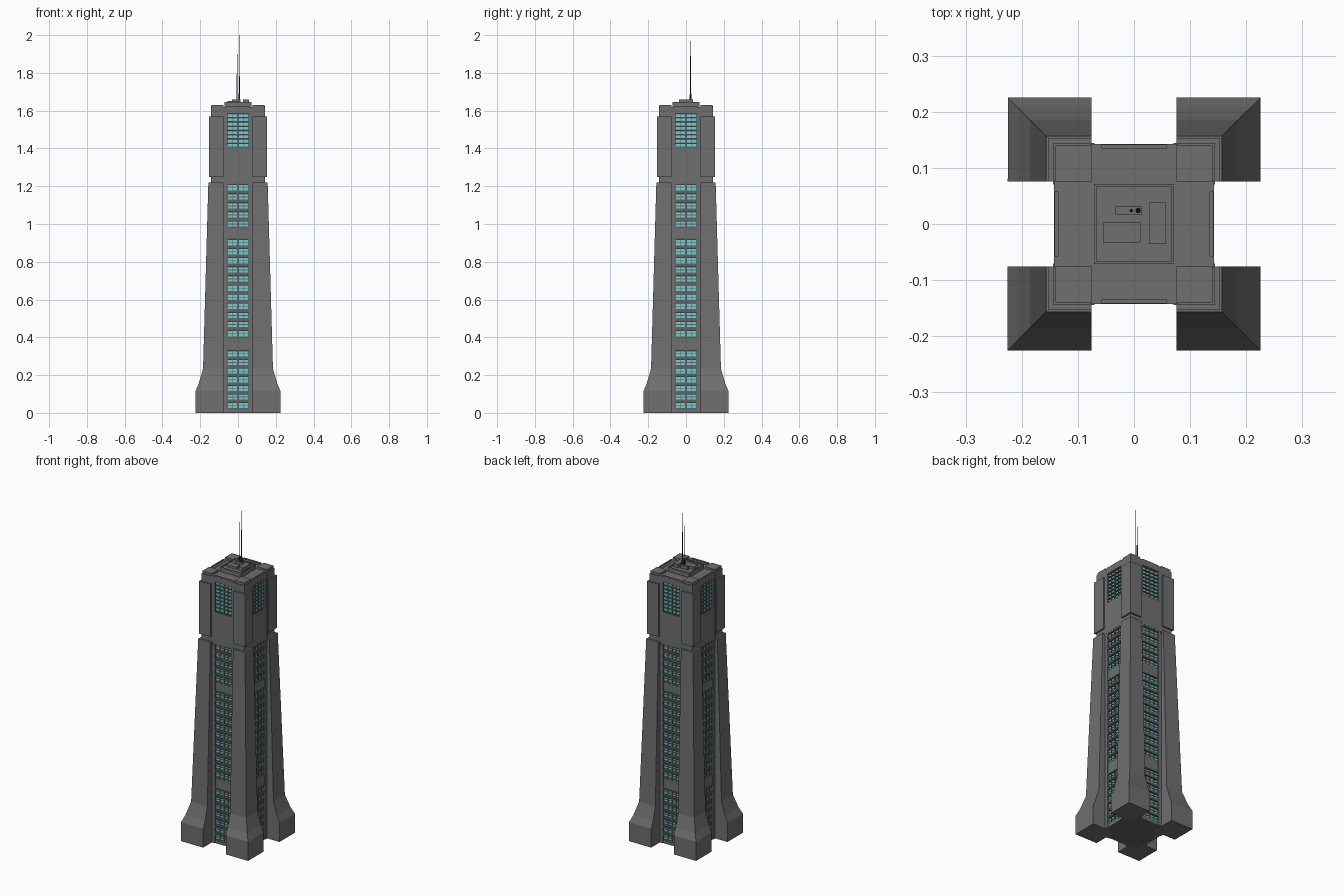
import bpy, bmesh, math
from mathutils import Matrix, Vector

if "Cube" in bpy.data.objects:
    bpy.data.objects.remove(bpy.data.objects["Cube"])


def mat(name, c):
    m = bpy.data.materials.new(name)
    m.diffuse_color = (*c, 1)
    m.use_nodes = True
    m.node_tree.nodes["Principled BSDF"].inputs["Base Color"].default_value = m.diffuse_color
    return m


STONE = mat("grey concrete", (0.16, 0.16, 0.16))
FRAME = mat("window frame grey", (0.13, 0.125, 0.125))
GLASS = mat("cyan glass", (0.17, 0.62, 0.62))
DARK = mat("dark metal", (0.03, 0.03, 0.03))


def box(bm, x0, x1, y0, y1, z0, z1):
    m = Matrix.Translation(((x0 + x1) / 2, (y0 + y1) / 2, (z0 + z1) / 2)) @ \
        Matrix.Diagonal((x1 - x0, y1 - y0, z1 - z0, 1))
    bmesh.ops.create_cube(bm, size=1, matrix=m)


def finish(bm, name, material, four=False):
    # optionally repeat the geometry on all four sides
    if four:
        base = bm.verts[:] + bm.edges[:] + bm.faces[:]
        for k in (1, 2, 3):
            d = bmesh.ops.duplicate(bm, geom=base)["geom"]
            bmesh.ops.rotate(bm, verts=[v for v in d if isinstance(v, bmesh.types.BMVert)],
                             cent=(0, 0, 0), matrix=Matrix.Rotation(k * math.pi / 2, 3, 'Z'))
    bmesh.ops.recalc_face_normals(bm, faces=bm.faces[:])
    me = bpy.data.meshes.new(name)
    bm.to_mesh(me)
    bm.free()
    me.materials.append(material)
    ob = bpy.data.objects.new(name, me)
    bpy.context.collection.objects.link(ob)
    return ob


# Corner piers: square section lofted upward, inner faces vertical
IN = 0.076
profile = [(0, 0.225), (0.115, 0.225), (0.155, 0.208), (0.235, 0.185), (1.22, 0.157)]
bm = bmesh.new()
rings = []
for z, w in profile:
    i = IN
    rings.append([bm.verts.new(p) for p in
                  ((i, i, z), (w, i, z), (w, w, z), (i, w, z))])
for a, b in zip(rings, rings[1:]):
    for k in range(4):
        bm.faces.new((a[k], a[(k + 1) % 4], b[(k + 1) % 4], b[k]))
bm.faces.new(rings[0][::-1])
bm.faces.new(rings[-1])
finish(bm, "corner_piers", STONE, True)

# Piers' inner cores so the shaft is closed behind them
bm = bmesh.new()
box(bm, -0.128, 0.128, -0.128, 0.128, 0, 1.6)
finish(bm, "shaft_core", FRAME)

# Upper corner blocks, with neck below and cap above
bm = bmesh.new()
box(bm, 0.07, 0.144, 0.07, 0.144, 1.2, 1.615)
box(bm, IN, 0.153, IN, 0.153, 1.25, 1.57)
box(bm, IN, 0.14, IN, 0.14, 1.6, 1.63)
finish(bm, "upper_corner_blocks", STONE, True)

# Window groups: (bottom, top, floors)
groups = [(0.015, 0.335, 7), (0.395, 0.925, 11), (0.975, 1.215, 5)]
TOP = (1.405, 1.585, 8)
W = 0.055

# Side frames and solid bands between window groups
bm = bmesh.new()
for s in (-1, 1):
    xs = sorted((s * W, s * 0.078))
    box(bm, *xs, -0.142, -0.12, 0, 1.22)
    box(bm, *xs, -0.143, -0.12, 1.4, 1.62)
for z0, z1 in ((0, 0.015), (0.335, 0.395), (0.925, 0.975)):
    box(bm, -W, W, -0.138, -0.12, z0, z1)
box(bm, -0.078, 0.078, -0.143, -0.12, 1.215, 1.405)
box(bm, -W, W, -0.143, -0.12, 1.585, 1.62)
finish(bm, "facade_panels", STONE, True)

# Glass panes, floor ledges and mullions
glass, ledge = bmesh.new(), bmesh.new()
for z0, z1, n in groups + [TOP]:
    h = (z1 - z0) / n
    tall = n == TOP[2]
    for i in range(n):
        z = z0 + i * h
        lo, hi = (z + 0.22 * h, z + 0.8 * h)
        box(glass, -W, W, -0.132, -0.126, lo, hi)
        if not tall:
            # spandrel ledge and mid transom
            box(ledge, -W, W, -0.142, -0.126, z + 0.82 * h, z + h)
            box(ledge, -W, W, -0.135, -0.126, z + 0.47 * h, z + 0.55 * h)
        box(ledge, -W, W, -0.137, -0.126, z, lo)
    for x, r in ((0, 0.004), (-0.028, 0.0018), (0.028, 0.0018)):
        box(ledge, x - r, x + r, -0.137, -0.126, z0, z1)
finish(glass, "window_glass", GLASS, True)
finish(ledge, "window_frames", FRAME, True)

# Roof deck, edge parapets, raised platform and plant boxes
bm = bmesh.new()
box(bm, -0.135, 0.135, -0.135, 0.135, 1.59, 1.618)
box(bm, -0.071, 0.071, -0.071, 0.071, 1.6, 1.638)
finish(bm, "roof_deck", STONE)
bm = bmesh.new()
box(bm, -0.058, 0.058, -0.142, -0.135, 1.6, 1.625)
box(bm, -0.071, 0.071, -0.071, -0.067, 1.63, 1.645)
finish(bm, "roof_parapets", STONE, True)
bm = bmesh.new()
box(bm, -0.055, 0.012, -0.033, 0.003, 1.63, 1.652)
box(bm, 0.027, 0.057, -0.036, 0.038, 1.63, 1.66)
box(bm, -0.033, 0.014, 0.017, 0.031, 1.63, 1.66)
finish(bm, "roof_plant", STONE)


# Antenna masts: stacked tapering tubes
def mast(name, x, y, steps):
    bm = bmesh.new()
    for z0, z1, r0, r1 in steps:
        bmesh.ops.create_cone(bm, cap_ends=True, segments=8, radius1=r0, radius2=r1,
                              depth=z1 - z0, matrix=Matrix.Translation((x, y, (z0 + z1) / 2)))
    finish(bm, name, DARK)


mast("main_antenna", 0.007, 0.024, [(1.65, 1.69, 0.005, 0.004), (1.69, 1.78, 0.003, 0.0025),
                                    (1.78, 2.0, 0.002, 0.001)])
mast("second_antenna", -0.005, 0.024, [(1.65, 1.69, 0.003, 0.003), (1.69, 1.9, 0.002, 0.0012)])
